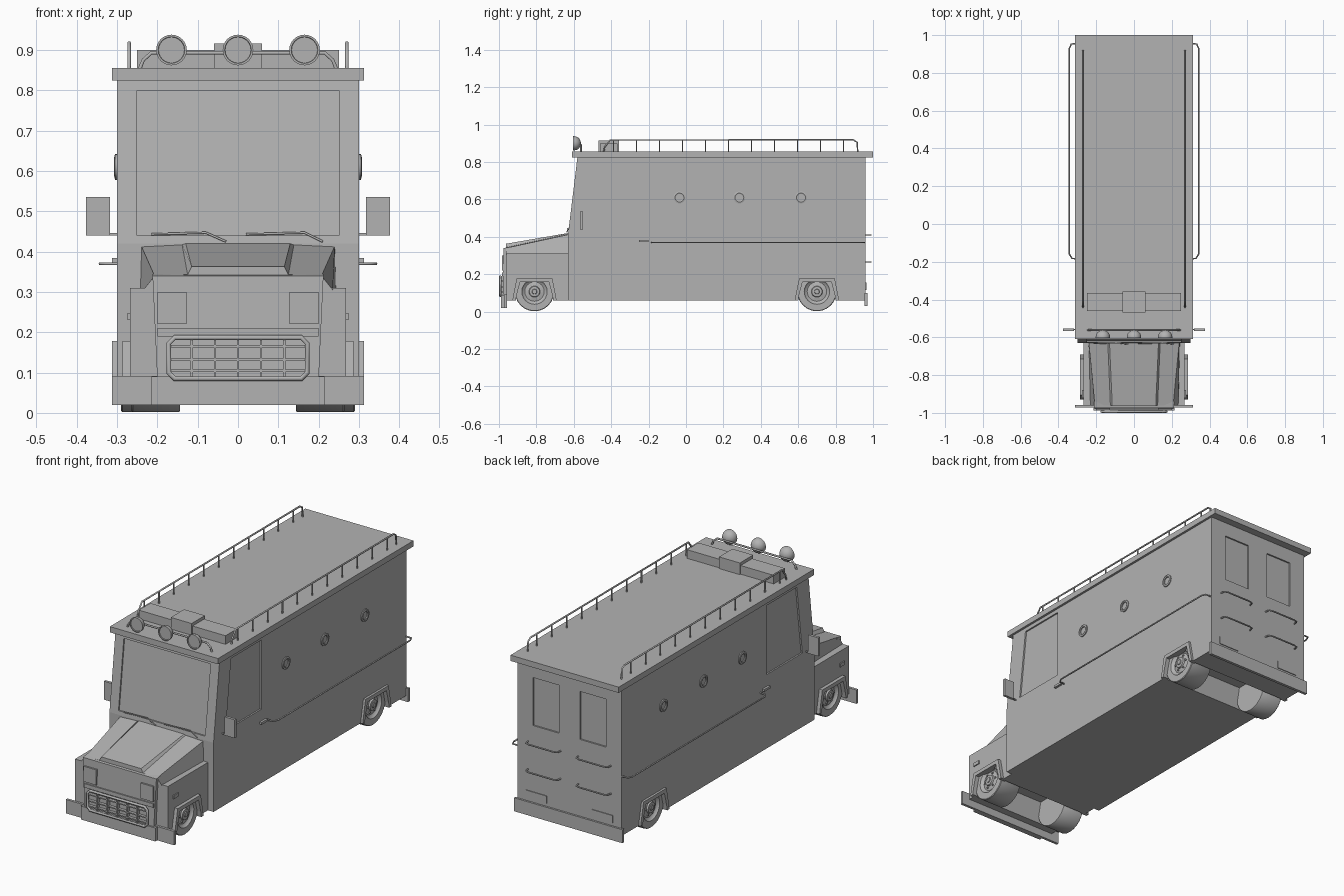
import bpy, bmesh, math
from mathutils import Vector

if "Cube" in bpy.data.objects:
    bpy.data.objects.remove(bpy.data.objects["Cube"])

paint = bpy.data.materials.new("grey_paint")
paint.diffuse_color = (.45, .45, .45, 1)
paint.use_nodes = True
paint.node_tree.nodes["Principled BSDF"].inputs["Base Color"].default_value = paint.diffuse_color


def finish(bm, name, mirror=False, smooth=False):
    bmesh.ops.remove_doubles(bm, verts=bm.verts, dist=1e-5)
    bmesh.ops.recalc_face_normals(bm, faces=bm.faces)
    me = bpy.data.meshes.new(name)
    bm.to_mesh(me)
    bm.free()
    me.materials.append(paint)
    ob = bpy.data.objects.new(name, me)
    bpy.context.collection.objects.link(ob)
    if mirror:
        ob.modifiers.new("Mirror", 'MIRROR')
    if smooth:
        bpy.ops.object.select_all(action='DESELECT')
        ob.select_set(True)
        bpy.context.view_layer.objects.active = ob
        bpy.ops.object.shade_smooth_by_angle(angle=math.radians(35))
    return ob


def add_loft(bm, a, b):
    """Closed solid between two matching outlines."""
    va = [bm.verts.new(p) for p in a]
    vb = [bm.verts.new(p) for p in b]
    n = len(va)
    bm.faces.new(va)
    bm.faces.new(vb[::-1])
    for i in range(n):
        j = (i + 1) % n
        bm.faces.new((va[i], vb[i], vb[j], va[j]))


def add_prism(bm, yz, x0, x1):
    add_loft(bm, [(x0, y, z) for y, z in yz], [(x1, y, z) for y, z in yz])


def add_box(bm, x0, x1, y0, y1, z0, z1):
    add_prism(bm, [(y0, z0), (y1, z0), (y1, z1), (y0, z1)], x0, x1)


def prism(name, yz, x0, x1, mirror=False):
    bm = bmesh.new()
    add_prism(bm, yz, x0, x1)
    return finish(bm, name, mirror)


def boxes(name, items, mirror=False):
    bm = bmesh.new()
    for it in items:
        add_box(bm, *it)
    return finish(bm, name, mirror)


def lathe(name, profile, axis, centers, segs=24, mirror=False):
    """Spin (radius, offset) points around the x or y axis at each centre."""
    bm = bmesh.new()
    for c in centers:
        rings = []
        for r, h in profile:
            ring = []
            for i in range(segs):
                t = 2 * math.pi * i / segs
                u, v = r * math.cos(t), r * math.sin(t)
                p = Vector((h, u, v)) if axis == 'x' else Vector((u, h, v))
                ring.append(bm.verts.new(p + Vector(c)))
            rings.append(ring)
        for a, b in zip(rings, rings[1:]):
            for i in range(segs):
                j = (i + 1) % segs
                bm.faces.new((a[i], a[j], b[j], b[i]))
    return finish(bm, name, mirror, True)


def pipe(name, paths, r, mirror=False, cyclic=False):
    cu = bpy.data.curves.new(name, 'CURVE')
    cu.dimensions = '3D'
    cu.bevel_depth = r
    cu.bevel_resolution = 1
    cu.use_fill_caps = True
    cu.materials.append(paint)
    for pts in paths:
        s = cu.splines.new('POLY')
        s.points.add(len(pts) - 1)
        for p, co in zip(s.points, pts):
            p.co = (*co, 1)
        s.use_cyclic_u = cyclic
    ob = bpy.data.objects.new(name, cu)
    bpy.context.collection.objects.link(ob)
    bpy.ops.object.select_all(action='DESELECT')
    ob.select_set(True)
    bpy.context.view_layer.objects.active = ob
    bpy.ops.object.convert(target='MESH')
    if mirror:
        bpy.context.object.modifiers.new("Mirror", 'MIRROR')


FRONT, REAR = -0.81, 0.70


def arch(c):
    return [(c - .108, .06), (c - .085, .168), (c + .085, .168), (c + .108, .06)]


# main box body with wheel wells
body = prism("van_body", [(-.63, .06)] + arch(REAR) +
             [(.96, .06), (.96, .83), (-.58, .83), (-.63, .42)], -.30, .30)

# window recesses cut out of the body
bm = bmesh.new()
add_prism(bm, [(-.70, .44), (-.620, .44), (-.576, .80), (-.70, .80)], -.25, .25)
for s in (1, -1):
    add_prism(bm, [(-.53, .445), (-.235, .445), (-.235, .805), (-.485, .805)], s * .292, s * .35)
    add_box(bm, s * .06, s * .21, .952, 1.0, .50, .75)
cutter = finish(bm, "window_cutter")
mod = body.modifiers.new("Windows", 'BOOLEAN')
mod.object = cutter
mod.solver = 'EXACT'
bpy.context.view_layer.objects.active = body
bpy.ops.object.modifier_apply(modifier=mod.name)
bpy.data.objects.remove(cutter)

# roof slab
boxes("roof", [(-.312, .312, -.61, 1.0, .825, .855)])

# front fenders, nose and hood with a raised centre that fades to the rear
prism("fenders", [(-.96, .06)] + arch(FRONT) + [(-.62, .06), (-.62, .31), (-.96, .31)], -.268, .268)
bm = bmesh.new()
front = [(.235, .305), (.207, .34), (.125, .343), (.115, .363)]
rear = [(.243, .305), (.24, .414), (.139, .419), (.13, .422)]
add_loft(bm, *[[(x, y, z) for x, z in h] + [(-x, y, z) for x, z in h[::-1]]
               for h, y in ((front, -.962), (rear, -.62))])
finish(bm, "hood")
bm = bmesh.new()
add_loft(bm, [(-.2, -.98, .08), (.2, -.98, .08), (.2, -.94, .08), (-.2, -.94, .08)],
         [(-.212, -.975, .34), (.212, -.975, .34), (.212, -.94, .345), (-.212, -.94, .345)])
finish(bm, "nose")
boxes("headlight", [(.128, .2, -.985, -.97, .22, .30)], True)
boxes("nose_trim", [(-.2, .2, -.984, -.97, .19, .21)])
boxes("side_marker", [(.26, .274, -.92, -.88, .23, .248)], True)

# grille: rounded frame with crossing bars
x, z0, z1, c = .172, .085, .187, .015
pipe("grille_frame", [[(-x + c, -.993, z0), (x - c, -.993, z0), (x, -.993, z0 + c), (x, -.993, z1 - c),
                       (x - c, -.993, z1), (-x + c, -.993, z1), (-x, -.993, z1 - c), (-x, -.993, z0 + c)]],
     .007, cyclic=True)
boxes("grille_bars", [(-.17, .17, -.994, -.975, z - .003, z + .003) for z in (.105, .132, .165)] +
      [(x - .003, x + .003, -.996, -.975, .085, .187) for x in (-.115, -.057, 0, .057, .115)])

# bumpers
boxes("front_bumper", [(-.312, .312, -.972, -.958, .02, .092), (-.215, .215, -.988, -.97, .02, .09)])
boxes("rear_bumper", [(-.312, .312, .955, .97, .03, .10)])

# wheels
tyre = [(0, -.12), (.103, -.12), (.105, -.117), (.105, -.003), (.102, 0), (.068, .001), (.064, -.006),
        (.052, -.012), (.03, -.007), (.027, .001), (.014, .002), (.012, .006), (0, .006)]
for name, y, x in (("front_wheel", FRONT, .264), ("rear_wheel", REAR, .29)):
    lathe(name, tyre, 'x', [(x, y, .107)], 24, True)
    lathe(name + "_nuts", [(0, -.014), (.005, -.014), (.005, -.003), (0, -.003)], 'x',
          [(x, y + .039 * math.cos(k * math.pi / 3), .107 + .039 * math.sin(k * math.pi / 3))
           for k in range(6)], 6, True)

# angular wheel arch flares
for name, c, x0, x1 in (("front_arch", FRONT, .25, .286), ("rear_arch", REAR, .28, .312)):
    outer = [(c - .118, .06), (c - .113, .09), (c - .095, .178), (c + .095, .178), (c + .113, .09), (c + .118, .06)]
    inner = [(c + .1, .06), (c + .095, .09), (c + .077, .158), (c - .077, .158), (c - .095, .09), (c - .1, .06)]
    prism(name, outer + inner, x0, x1, True)

# mirrors, door handles, wipers
boxes("side_mirror", [(.318, .377, -.566, -.552, .44, .536), (.295, .325, -.562, -.556, .44, .446)], True)
boxes("door_handle", [(.295, .312, -.25, -.20, .372, .384)], True)
pipe("wipers", [[(-.215, -.632, .443), (-.08, -.630, .447), (-.03, -.636, .425)],
                [(.02, -.632, .443), (.165, -.630, .447), (.21, -.636, .425)]], .003)

# side portholes
lathe("portholes", [(0, -.002), (.019, -.002), (.019, .005), (.024, .007), (.032, .005), (.032, -.004)],
      'x', [(.30, y, .61) for y in (-.035, .285, .615)], 20, True)

# long side rail and rear grab handles
pipe("side_rail", [[(.295, -.185, .37), (.328, -.182, .37), (.342, -.16, .37),
                    (.342, .93, .37), (.332, .953, .37), (.295, .955, .37)]], .004, True)
pipe("rear_handles", [[(.24, .955, z), (.235, .982, z), (.215, .988, z),
                       (.075, .988, z), (.055, .982, z), (.05, .955, z)] for z in (.41, .265)], .004, True)
boxes("tail_lights", [(.13, .25, .955, .964, .115, .155)], True)

# roof rack rails with posts
pipe("roof_rail", [[(.27, -.44, .852), (.27, -.435, .88), (.27, -.405, .918), (.27, .895, .918),
                    (.27, .915, .905), (.27, .918, .852)]], .0045, True)
pipe("roof_rail_posts", [[(.27, -.388 + .123 * i, .85), (.27, -.388 + .123 * i, .918)]
                         for i in range(11)], .004, True)

# light bar
boxes("light_bar", [(-.25, .25, -.46, -.365, .855, .90), (-.06, .06, -.468, -.358, .855, .916)])

# round roof lamps on a bent bar
pipe("lamp_bar", [[(-.245, -.562, .85), (-.235, -.562, .875), (-.215, -.562, .893), (.215, -.562, .893),
                   (.235, -.562, .875), (.245, -.562, .85)]], .005)
dome = [(.038 * math.cos(k * math.pi / 12), .036 * math.sin(k * math.pi / 12)) for k in range(7)]
lathe("roof_lamps", [(0, -.002), (.032, -.002), (.033, -.006), (.038, -.006)] + dome, 'y',
      [(x, -.598, .90) for x in (-.165, 0, .165)], 24)
